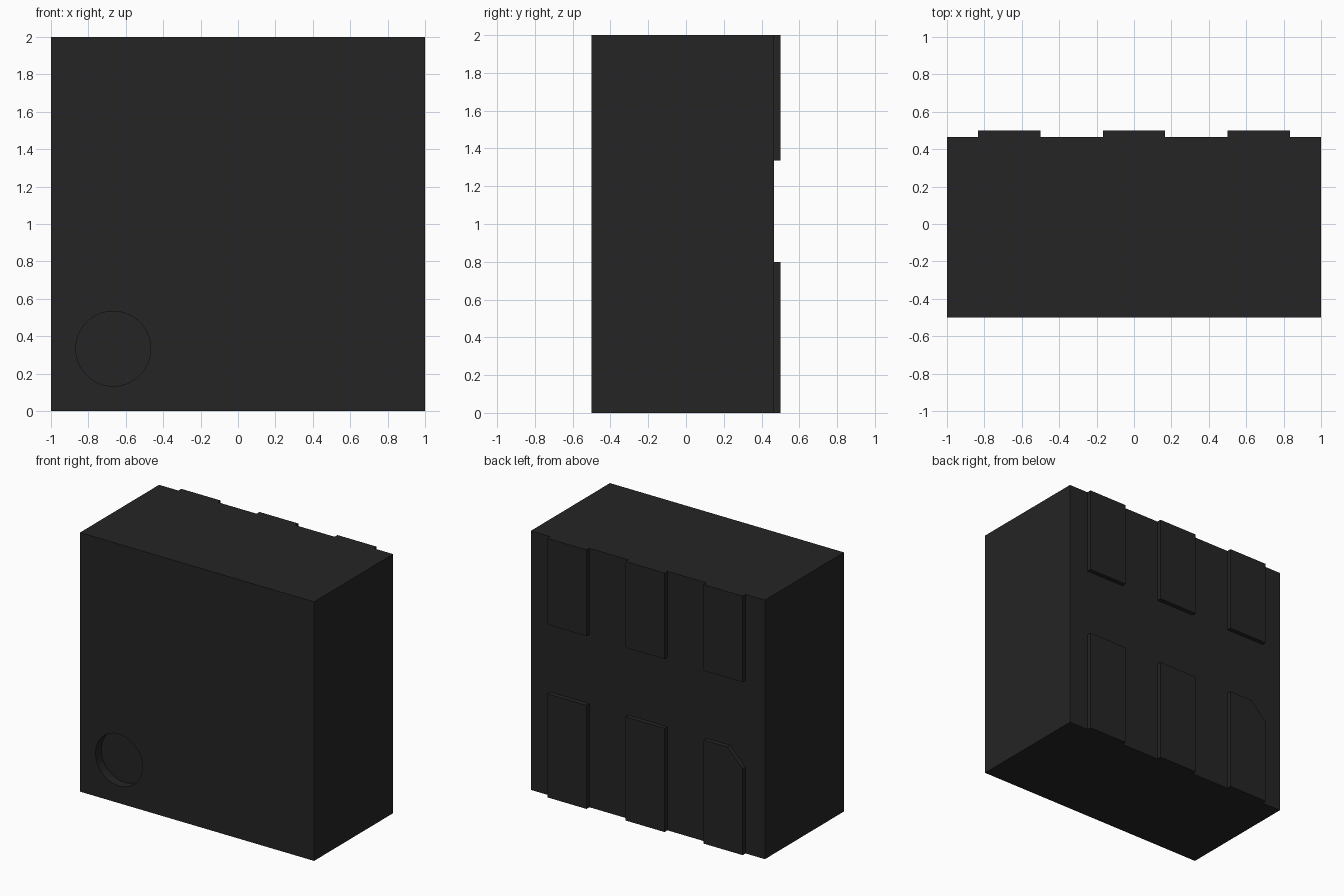
import bpy
import bmesh
from math import pi

if "Cube" in bpy.data.objects:
    bpy.data.objects.remove(bpy.data.objects["Cube"])

BACK, PAD_BACK = 0.465, 0.5

dark = bpy.data.materials.new("dark_plastic")
dark.diffuse_color = (0.018, 0.018, 0.018, 1)
dark.use_nodes = True
dark.node_tree.nodes["Principled BSDF"].inputs["Base Color"].default_value = dark.diffuse_color


def prism(name, profile, y0, y1):
    """Extrude an (x, z) outline from y0 to y1."""
    bm = bmesh.new()
    face = bm.faces.new([bm.verts.new((x, y0, z)) for x, z in profile])
    ext = bmesh.ops.extrude_face_region(bm, geom=[face])["geom"]
    verts = [v for v in ext if isinstance(v, bmesh.types.BMVert)]
    bmesh.ops.translate(bm, vec=(0, y1 - y0, 0), verts=verts)
    bmesh.ops.recalc_face_normals(bm, faces=bm.faces)
    mesh = bpy.data.meshes.new(name)
    bm.to_mesh(mesh)
    bm.free()
    mesh.materials.append(dark)
    obj = bpy.data.objects.new(name, mesh)
    bpy.context.collection.objects.link(obj)
    return obj


def rect(x0, x1, z0, z1):
    return [(x0, z0), (x1, z0), (x1, z1), (x0, z1)]


# Package body
body = prism("package_body", rect(-1, 1, 0, 2), -0.5, BACK)

# Round marker recess in the lower left of the front
bpy.ops.mesh.primitive_cylinder_add(vertices=64, radius=0.2, depth=0.14,
                                    location=(-0.667, -0.5, 0.333),
                                    rotation=(pi / 2, 0, 0))
cutter = bpy.context.object
cutter.name = "marker_cutter"
cutter.data.materials.append(dark)
cutter.hide_render = True
cutter.hide_set(True)
cut = body.modifiers.new("marker_recess", "BOOLEAN")
cut.operation = "DIFFERENCE"
cut.solver = "EXACT"
cut.object = cutter

# Contact pads on the back: short upper row, long lower row
for i, x in enumerate((-0.667, 0, 0.667), 1):
    x0, x1 = x - 0.167, x + 0.167
    prism(f"upper_pad_{i}", rect(x0, x1, 1.335, 2), BACK, PAD_BACK)
    outline = rect(x0, x1, 0, 0.8)
    if i == 1:  # first pad has a clipped outer corner
        outline[3:] = [(x0 + 0.133, 0.8), (x0, 0.667)]
    prism(f"lower_pad_{i}", outline, BACK, PAD_BACK)
